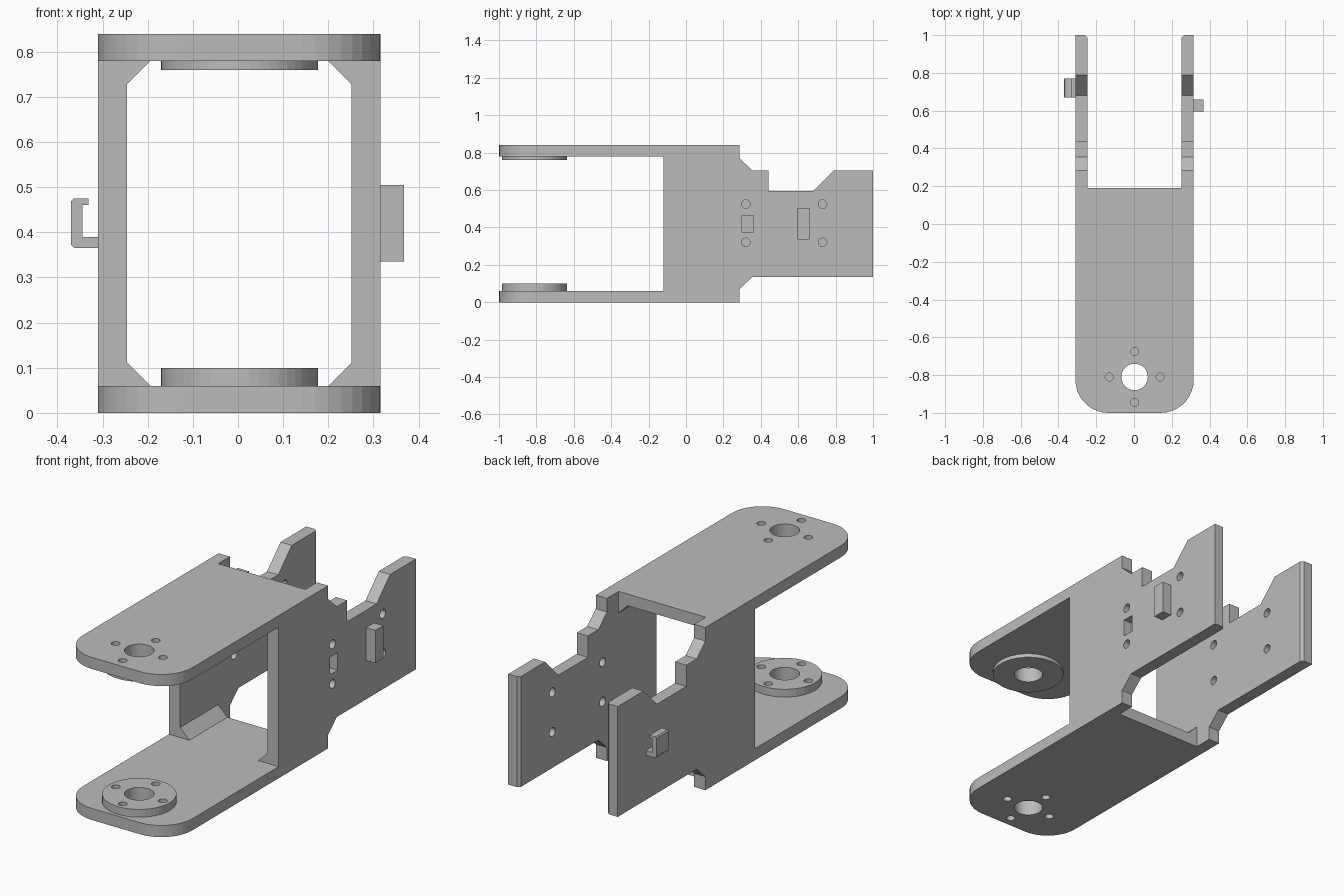
import bpy, bmesh, math
from mathutils import Vector

cube = bpy.data.objects.get("Cube")
if cube:
    bpy.data.objects.remove(cube, do_unlink=True)

# One plain grey material
grey = bpy.data.materials.new("plain grey")
grey.use_nodes = True
COLOUR = (0.5, 0.5, 0.5, 1)
grey.diffuse_color = COLOUR
grey.node_tree.nodes["Principled BSDF"].inputs["Base Color"].default_value = COLOUR

# Main dimensions
CX = 0.003               # centre line of the bracket
HALF, INNER = 0.313, 0.249
HEIGHT, PLATE = 0.84, 0.06
WALL_FRONT, PLATE_BACK = -0.12, 0.19
PIVOT_Y = -0.81


def prism(name, points, axis, start, end):
    """Extrude a 2D profile along an axis; the profile uses the other two axes in order."""
    def place(p, d):
        co = list(p)
        co.insert("xyz".index(axis), d)
        return Vector(co)
    bm = bmesh.new()
    face = bm.faces.new([bm.verts.new(place(p, start)) for p in points])
    new = bmesh.ops.extrude_face_region(bm, geom=[face])["geom"]
    shift = place((0, 0), end - start)
    bmesh.ops.translate(bm, vec=shift, verts=[v for v in new if isinstance(v, bmesh.types.BMVert)])
    bmesh.ops.recalc_face_normals(bm, faces=bm.faces)
    mesh = bpy.data.meshes.new(name)
    bm.to_mesh(mesh)
    bm.free()
    mesh.materials.append(grey)
    obj = bpy.data.objects.new(name, mesh)
    bpy.context.collection.objects.link(obj)
    return obj


def rect(a0, a1, b0, b1):
    return [(a0, b0), (a1, b0), (a1, b1), (a0, b1)]


def arc(a, b, radius, first=0, last=360, steps=40):
    return [(a + radius * math.cos(math.radians(first + (last - first) * i / steps)),
             b + radius * math.sin(math.radians(first + (last - first) * i / steps)))
            for i in range(steps + (last - first < 360))]


def cut(target, points, axis, start, end):
    """Cut a prism out of the target and discard the cutter."""
    tool = prism("cutter", points, axis, start, end)
    tool.hide_render = True
    mod = target.modifiers.new("cut", 'BOOLEAN')
    mod.operation, mod.solver, mod.object = 'DIFFERENCE', 'EXACT', tool
    bpy.context.view_layer.objects.active = target
    bpy.ops.object.modifier_apply(modifier=mod.name)
    bpy.data.objects.remove(tool, do_unlink=True)


def screw_holes(target, z0, z1):
    for dx, dy in ((1, 0), (-1, 0), (0, 1), (0, -1)):
        cut(target, arc(CX + dx * 0.135, PIVOT_Y + dy * 0.135, 0.021, steps=20), "z", z0, z1)


# Horizontal plates with rounded front corners, narrowing between the walls
R = 0.175
plate_outline = (arc(CX - HALF + R, -1 + R, R, 180, 270, 9)
                 + arc(CX + HALF - R, -1 + R, R, 270, 360, 9)
                 + [(CX + HALF, WALL_FRONT), (CX + INNER, WALL_FRONT), (CX + INNER, PLATE_BACK),
                    (CX - INNER, PLATE_BACK), (CX - INNER, WALL_FRONT), (CX - HALF, WALL_FRONT)])
bottom_plate = prism("bottom_plate", plate_outline, "z", 0, PLATE)
top_plate = prism("top_plate", plate_outline, "z", HEIGHT - PLATE, HEIGHT)

# Round bosses at the pivot
boss_outline = arc(CX, PIVOT_Y, 0.174, steps=48)
bottom_boss = prism("bottom_boss", boss_outline, "z", PLATE, 0.1)
top_boss = prism("top_boss", boss_outline, "z", 0.76, HEIGHT - PLATE)

# Pivot bore through everything; screw holes stop at the top boss
for part in (bottom_plate, bottom_boss, top_plate, top_boss):
    cut(part, arc(CX, PIVOT_Y, 0.07), "z", -0.1, 1)
for part in (bottom_plate, bottom_boss, top_plate):
    screw_holes(part, -0.1, 1)

# Side walls
wall_profile = [(WALL_FRONT, 0), (0.285, 0), (0.285, 0.07), (0.355, 0.135), (1, 0.135),
                (1, 0.705), (0.79, 0.705), (0.68, 0.595), (0.44, 0.595), (0.44, 0.705),
                (0.355, 0.705), (0.285, 0.77), (0.285, HEIGHT), (WALL_FRONT, HEIGHT)]
for side, label in ((1, "left"), (-1, "right")):
    inner, outer = CX + side * INNER, CX + side * HALF
    wall = prism(label + "_wall", wall_profile, "x", inner, outer)
    # small chamfer on the inner rear edge
    c = 0.014
    cut(wall, [(inner - side * c, 1 + c), (inner - side * c, 1 - 2 * c),
               (inner + side * 2 * c, 1 + c)], "z", -0.1, 1)
    # fixing holes: through on the left, blind from inside on the right
    far = outer + 0.1 if side > 0 else inner - 0.045
    for y in (0.32, 0.73):
        for z in (0.32, 0.525):
            cut(wall, arc(y, z, 0.023, steps=24), "x", inner - side * 0.1, far)
    if side > 0:
        cut(wall, rect(0.3, 0.36, 0.375, 0.465), "x", outer - 0.045, outer + 0.1)

    # corner gussets between wall and plates
    for z, up, end in ((PLATE, 1, "bottom"), (HEIGHT - PLATE, -1, "top")):
        prism(f"{label}_{end}_gusset",
              [(inner, z), (inner - side * 0.052, z), (inner, z + up * 0.052)],
              "y", WALL_FRONT, PLATE_BACK)

# Rectangular stop on the left wall
prism("left_stop_block", rect(0.595, 0.66, 0.335, 0.505), "x", CX + HALF, 0.368)

# Cable hook on the right wall
hook_profile = [(CX - HALF, 0.365), (-0.363, 0.365), (-0.37, 0.372), (-0.37, 0.469),
                (-0.364, 0.475), (-0.331, 0.475), (-0.331, 0.461), (-0.345, 0.461),
                (-0.345, 0.39), (CX - HALF, 0.39)]
prism("right_cable_hook", hook_profile, "y", 0.67, 0.77)
